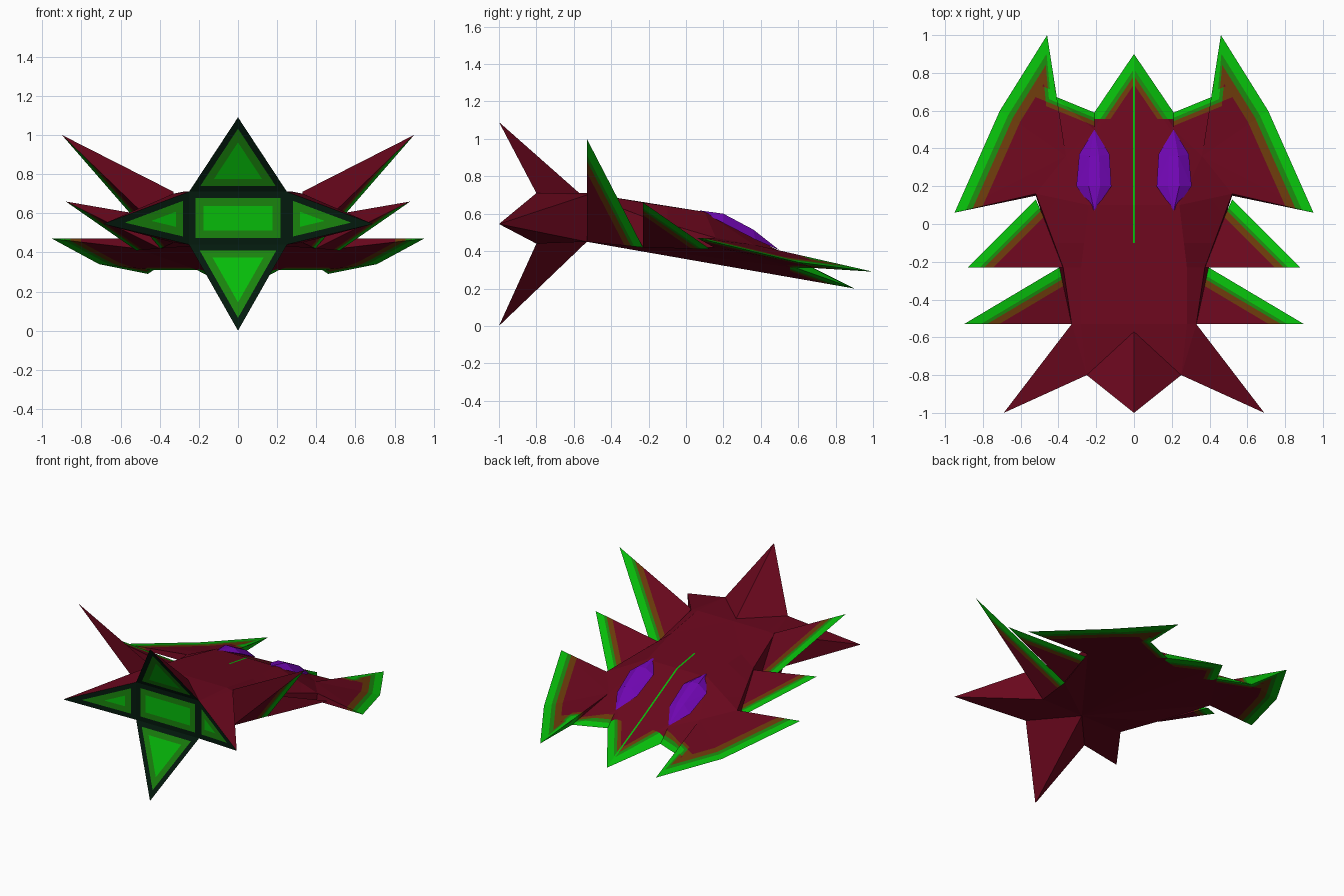
import bpy, bmesh
from mathutils import Vector

if "Cube" in bpy.data.objects:
    bpy.data.objects.remove(bpy.data.objects["Cube"])

COLORS = [("hull red", (0.140, 0.0022, 0.012)), ("bright green", (0.002, 0.50, 0.003)),
          ("mid green", (0.010, 0.23, 0.004)), ("brown", (0.14, 0.040, 0.003)),
          ("canopy purple", (0.16, 0.002, 0.44)), ("black green", (0.001, 0.010, 0.004))]
MATS = []
for n, c in COLORS:
    m = bpy.data.materials.new(n)
    m.diffuse_color = (*c, 1)
    m.use_nodes = True
    m.node_tree.nodes["Principled BSDF"].inputs["Base Color"].default_value = m.diffuse_color
    MATS.append(m)
RED, GREEN, MID, BROWN, PURPLE, DARK = range(6)


def build(verts, faces=None):
    """Mesh from faces, or the convex hull of the points."""
    bm = bmesh.new()
    vs = [bm.verts.new(v) for v in verts]
    if faces:
        for f in faces:
            bm.faces.new([vs[i] for i in f])
        bmesh.ops.triangulate(bm, faces=[f for f in bm.faces if len(f.verts) > 4])
    else:
        bmesh.ops.convex_hull(bm, input=vs)
    return bm


def cut(bm, co, no):
    bmesh.ops.bisect_plane(bm, geom=bm.verts[:] + bm.edges[:] + bm.faces[:], dist=1e-5,
                           plane_co=co, plane_no=no)


def seg_dist(p, a, b):
    ab = b - a
    t = max(0, min(1, (p - a).dot(ab) / ab.length_squared))
    return (p - a - ab * t).length


def band(bm, edges):
    """Colour bands along plan-view edges: (start, end, three widths)."""
    segs = [(Vector(a), Vector(b), w) for a, b, w in edges]
    for a, b, w in segs:
        d = (b - a).normalized()
        no = Vector((d.y, -d.x, 0))
        for k in w:
            for s in (1, -1):
                cut(bm, Vector((a.x, a.y, 0)) + no * k * s, no)
    bm.normal_update()
    for f in bm.faces:
        p = f.calc_center_median().xy
        best = 3
        for a, b, w in segs:
            dist = seg_dist(p, a, b)
            best = min(best, sum(dist > k for k in w))
        # upright rear walls stay red
        if abs(f.normal.y) > .98:
            best = 3
        f.material_index = (GREEN, MID, BROWN, RED)[best]


def finish(bm, name, mirror=True):
    if mirror:
        geo = bmesh.ops.duplicate(bm, geom=bm.verts[:] + bm.edges[:] + bm.faces[:])["geom"]
        for v in geo:
            if isinstance(v, bmesh.types.BMVert):
                v.co.x *= -1
        bmesh.ops.reverse_faces(bm, faces=[f for f in geo if isinstance(f, bmesh.types.BMFace)])
        bmesh.ops.remove_doubles(bm, verts=bm.verts[:], dist=1e-4)
    bmesh.ops.recalc_face_normals(bm, faces=bm.faces[:])
    me = bpy.data.meshes.new(name)
    bm.to_mesh(me)
    bm.free()
    for m in MATS:
        me.materials.append(m)
    ob = bpy.data.objects.new(name, me)
    bpy.context.collection.objects.link(ob)
    return ob


# hull: deck dropping to the nose, sloped shoulders, shallow keel below
hull = build(
    [(0, -.53, .71), (0, .1, .61), (0, .5, .40), (0, .9, .2),
     (.28, -.53, .71), (.28, -.23, .66), (.24, .1, .61), (.21, .5, .40), (.21, .59, .31),
     (.33, -.53, .45), (.395, -.23, .42), (.52, .15, .42), (0, -.53, .45),
     (.33, -.53, .70), (.375, -.23, .585), (.52, .16, .47)],
    [(0, 4, 5, 6, 1), (1, 6, 7, 2), (2, 7, 8, 3), (4, 13, 14, 5), (5, 14, 15, 6),
     (13, 9, 10, 14), (14, 10, 11, 15), (6, 15, 11), (6, 11, 8, 7),
     (12, 3, 8), (12, 8, 11), (12, 11, 10), (12, 10, 9), (0, 12, 9, 13, 4)])
band(hull, [((0, .9), (.21, .59), (.045, .065, .09))])
# thin green stripe down the deck
cut(hull, (.006, 0, 0), (1, 0, 0))
cut(hull, (0, -.1, 0), (0, 1, 0))
cut(hull, (0, .555, 0), (0, 1, 0))
for f in hull.faces:
    c = f.calc_center_median()
    if c.y < .555:
        f.material_index = RED
    if c.x < .006 and c.y > -.1 and c.z > .2 + (.9 - c.y) * .175 + .01:
        f.material_index = GREEN
finish(hull, "hull")

# front claw wings
W = (.05, .078, .122)
N = (.025, .042, .065)
C = (.012, .022, .040)
wing = build(
    [(.24, .1, .61), (.21, .5, .40), (.21, .59, .31), (.43, .68, .31), (.46, 1, .29),
     (.71, .6, .34), (.95, .06, .47), (.52, .16, .47), (.52, .15, .42), (.36, .36, .435)],
    [(0, 7, 9), (0, 9, 1), (1, 9, 3), (1, 3, 2), (9, 7, 6), (9, 6, 5), (9, 5, 4), (9, 4, 3),
     (7, 8, 6), (8, 2, 3), (8, 3, 5), (3, 4, 5), (8, 5, 6), (0, 8, 7)])
band(wing, [((.21, .59), (.43, .68), N), ((.43, .68), (.46, 1), C),
            ((.46, 1), (.71, .6), W), ((.71, .6), (.95, .06), W)])
finish(wing, "claw_wings")

# swept side fins
F = (.045, .062, .095)
mid = build([(.88, -.23, .66), (.52, .13, .41), (.40, -.23, .42), (.36, -.23, .57)])
band(mid, [((.88, -.23), (.52, .13), F)])
finish(mid, "middle_fins")
rear = build([(.9, -.53, 1.0), (.395, -.23, .42), (.33, -.53, .45), (.33, -.53, .71)])
band(rear, [((.9, -.53), (.395, -.23), F)])
finish(rear, "rear_fins")

# faceted canopies
can = build([(.21, .5, .405), (.29, .37, .462), (.305, .2, .55), (.21, .07, .618),
             (.12, .2, .568), (.13, .37, .478), (.18, .2, .60), (.24, .2, .60),
             (.235, .36, .515), (.185, .36, .515)])
for f in can.faces:
    f.material_index = PURPLE
finish(can, "canopies")

# four-pointed thruster: 0-3 panel corners, 4-7 hull corners, then tips and ridge ends
star = build(
    [(-.25, -.8, .71), (.25, -.8, .71), (.25, -.8, .44), (-.25, -.8, .44),
     (-.33, -.53, .70), (.33, -.53, .70), (.33, -.53, .45), (-.33, -.53, .45),
     (0, -1, 1.09), (.69, -1, .545), (0, -1, 0), (-.69, -1, .545),
     (0, -.57, .71), (0, -.53, .45), (-.28, -.53, .71), (.28, -.53, .71)],
    [(0, 1, 2, 3), (0, 8, 1), (1, 9, 2), (2, 10, 3), (3, 11, 0),
     (8, 0, 12), (8, 12, 1), (10, 2, 13), (10, 13, 3),
     (9, 1, 5), (9, 5, 6), (9, 6, 2), (11, 4, 0), (11, 7, 4), (11, 3, 7),
     (0, 4, 14), (0, 14, 12), (12, 14, 15), (12, 15, 1), (15, 5, 1),
     (3, 13, 7), (2, 6, 13)])
bmesh.ops.recalc_face_normals(star, faces=star.faces[:])
star.faces.ensure_lookup_table()
panels = star.faces[:5]
# glowing panels: dark rim, mid ring, bright core
for f in panels:
    f.material_index = DARK
for width, mat in ((.033, MID), (.04, GREEN)):
    bmesh.ops.inset_individual(star, faces=panels, thickness=width, use_even_offset=True)
    for f in panels:
        f.material_index = mat
finish(star, "thruster", mirror=False)
